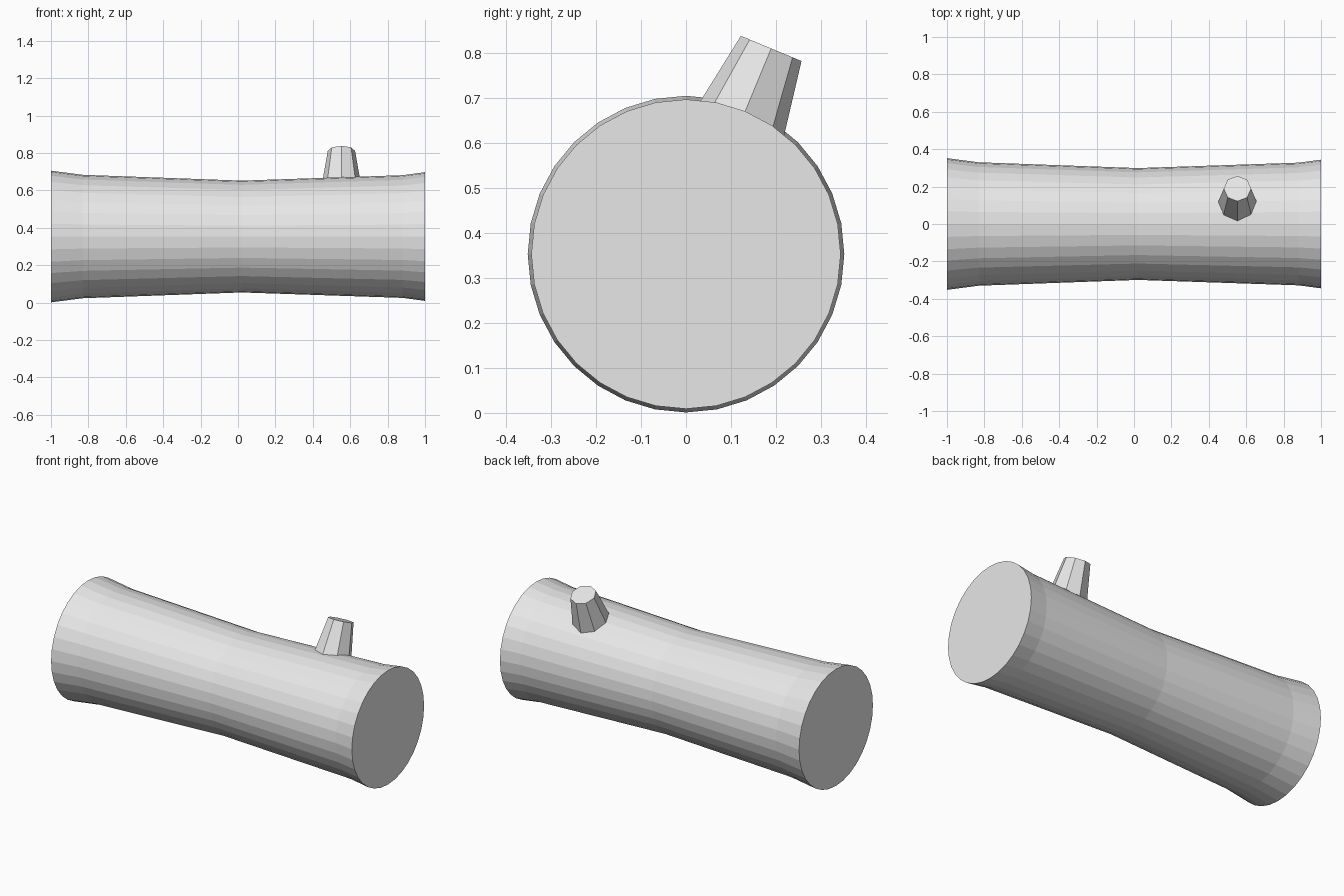
import bpy
import bmesh
import math
from mathutils import Matrix, Vector

if "Cube" in bpy.data.objects:
    bpy.data.objects.remove(bpy.data.objects["Cube"], do_unlink=True)

AXIS_HEIGHT = 0.353

grey = bpy.data.materials.new("plain grey")
grey.use_nodes = True
grey.diffuse_color = (0.8, 0.8, 0.8, 1)
grey.node_tree.nodes["Principled BSDF"].inputs["Base Color"].default_value = (0.8, 0.8, 0.8, 1)


def lathe(name, profile, sides, matrix):
    """Closed, flat-shaded solid of (position, radius) rings along local z."""
    bm = bmesh.new()
    rings = []
    for height, radius in profile:
        angles = [2 * math.pi * i / sides for i in range(sides)]
        rings.append([bm.verts.new((radius * math.cos(a), radius * math.sin(a), height))
                      for a in angles])
    for low, high in zip(rings, rings[1:]):
        for i in range(sides):
            j = (i + 1) % sides
            bm.faces.new((low[i], low[j], high[j], high[i]))
    bm.faces.new(rings[0][::-1])
    bm.faces.new(rings[-1])
    bm.transform(matrix)
    bmesh.ops.recalc_face_normals(bm, faces=bm.faces)
    mesh = bpy.data.meshes.new(name)
    bm.to_mesh(mesh)
    bm.free()
    mesh.materials.append(grey)
    obj = bpy.data.objects.new(name, mesh)
    bpy.context.collection.objects.link(obj)
    return obj


# Trunk: waisted log lying along x, flared at both ends
lay_down = Matrix.Translation((0, 0, AXIS_HEIGHT)) @ Matrix.Rotation(math.pi / 2, 4, "Y")
trunk_profile = [(-1, 0.352), (-0.83, 0.33), (0.02, 0.299), (0.88, 0.328), (1, 0.344)]
lathe("log_trunk", trunk_profile, 32, lay_down)

# Branch stub: tapered octagon pointing radially out, leaning to the back
lean = Matrix.Translation((0.553, 0, AXIS_HEIGHT)) @ Matrix.Rotation(math.radians(-22.5), 4, "X")
lathe("branch_stub", [(0.27, 0.11), (0.495, 0.073)], 8, lean)
